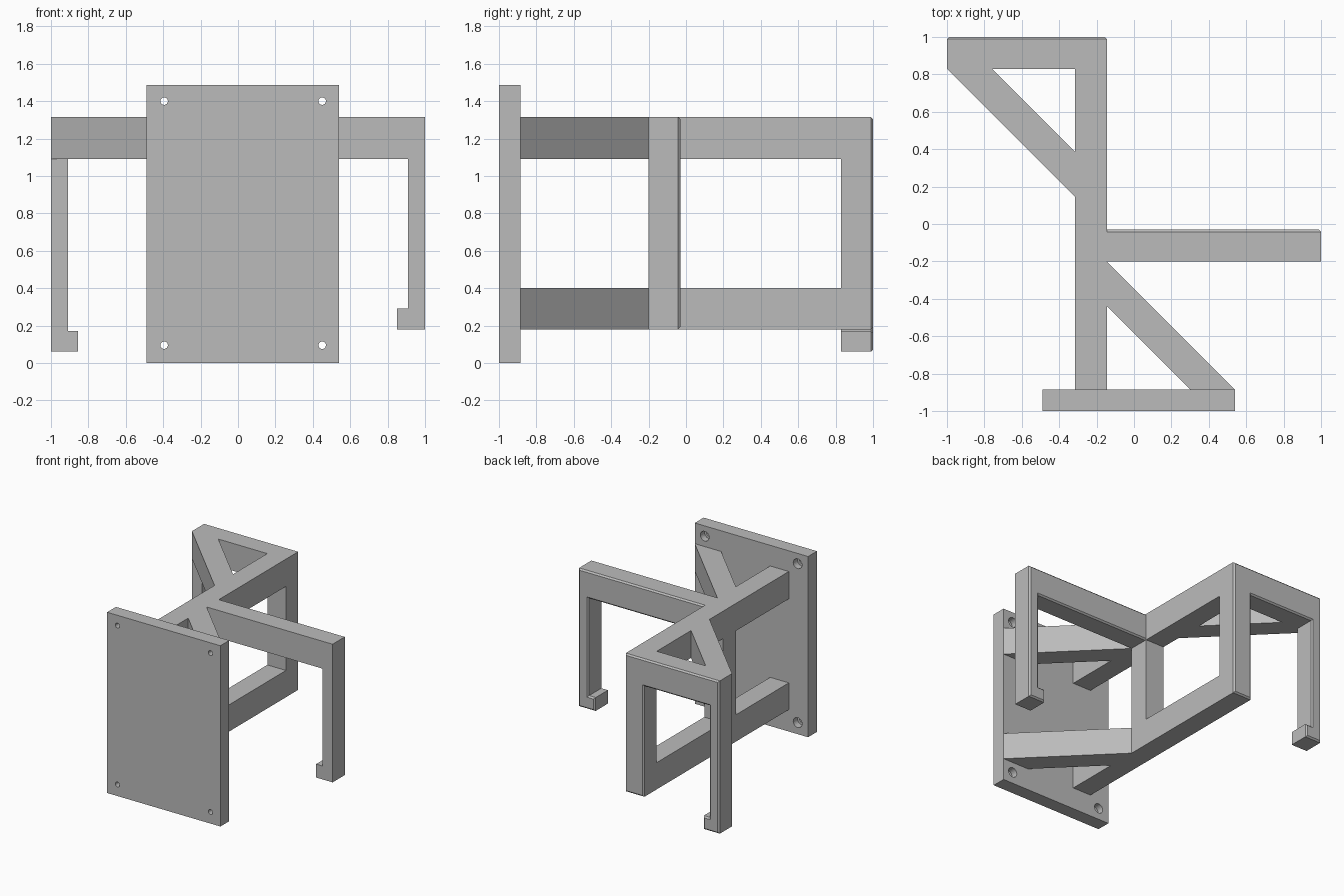
import bpy
import bmesh
from mathutils import Matrix, Vector

if "Cube" in bpy.data.objects:
    bpy.data.objects.remove(bpy.data.objects["Cube"])

# One plain grey for the whole bracket
grey = bpy.data.materials.new("grey_plastic")
grey.use_nodes = True
colour = (0.5, 0.5, 0.5, 1)
grey.diffuse_color = colour
grey.node_tree.nodes["Principled BSDF"].inputs["Base Color"].default_value = colour

# Shared dimensions
SPINE = (-0.315, -0.145)      # x range of the spine
LOW, HIGH = (0.18, 0.40), (1.09, 1.315)   # z ranges of the two beam levels
ARM = (-0.20, -0.03)          # y range of the front arm
REAR = (0.83, 1.0)            # y range of the rear arm
PLATE = (-1.0, -0.885)        # y range of the wall plate


def finish(name, bm):
    bmesh.ops.recalc_face_normals(bm, faces=bm.faces)
    mesh = bpy.data.meshes.new(name)
    bm.to_mesh(mesh)
    bm.free()
    mesh.materials.append(grey)
    obj = bpy.data.objects.new(name, mesh)
    bpy.context.collection.objects.link(obj)
    return obj


def prism(name, points, span, axis, chamfer=0, joint=None):
    """Extrude an outline along y (points are x,z) or z (points are x,y)."""
    bm = bmesh.new()
    place = (lambda a, b: (a, span[0], b)) if axis == "y" else (lambda a, b: (a, b, span[0]))
    face = bm.faces.new([bm.verts.new(place(a, b)) for a, b in points])
    shift = Vector((0, 1, 0) if axis == "y" else (0, 0, 1)) * (span[1] - span[0])
    extruded = bmesh.ops.extrude_face_region(bm, geom=[face], use_keep_orig=True)["geom"]
    bmesh.ops.translate(bm, vec=shift, verts=[v for v in extruded if isinstance(v, bmesh.types.BMVert)])
    bmesh.ops.recalc_face_normals(bm, faces=bm.faces)
    if chamfer:
        # Chamfer the far outline, leaving the edge that meets the spine
        def picked(e):
            at_back = all(abs(v.co.y - span[1]) < 1e-4 for v in e.verts)
            at_joint = joint is not None and all(abs(v.co.x - joint) < 1e-4 for v in e.verts)
            return at_back and not at_joint
        bmesh.ops.bevel(bm, geom=[e for e in bm.edges if picked(e)], offset=chamfer,
                        segments=1, affect="EDGES")
    return finish(name, bm)


def box(name, x, y, z):
    return prism(name, [(x[0], y[0]), (x[1], y[0]), (x[1], y[1]), (x[0], y[1])], z, "z")


def hole_cutter(name, radius, y):
    bm = bmesh.new()
    for x in (-0.395, 0.45):
        for z in (0.095, 1.40):
            turn = Matrix.Translation((x, sum(y) / 2, z)) @ Matrix.Rotation(1.5708, 4, "X")
            bmesh.ops.create_cone(bm, cap_ends=True, segments=24, radius1=radius,
                                  radius2=radius, depth=y[1] - y[0], matrix=turn)
    return finish(name, bm)


# Wall plate with four counterbored screw holes
plate = box("wall_plate", (-0.49, 0.54), PLATE, (0, 1.485))
cutters = [hole_cutter("screw_holes", 0.02, (-1.1, -0.8)),
           hole_cutter("screw_head_recesses", 0.04, (-0.94, -0.8))]
for cutter in cutters:
    mod = plate.modifiers.new(cutter.name, "BOOLEAN")
    mod.operation = "DIFFERENCE"
    mod.object = cutter
bpy.context.view_layer.objects.active = plate
for mod in list(plate.modifiers):
    bpy.ops.object.modifier_apply(modifier=mod.name)
for cutter in cutters:
    bpy.data.objects.remove(cutter)

# Spine beams with their diagonal front braces
inner, outer = SPINE[1], 0.54
for level, z in (("lower", LOW), ("upper", HIGH)):
    box(level + "_spine_beam", SPINE, (PLATE[1], REAR[0]), z)
    prism(level + "_front_brace",
          [(inner, -0.20), (inner, -0.44), (0.30, PLATE[1]), (outer, PLATE[1])], z, "z")
box("middle_post", SPINE, ARM, (LOW[1], HIGH[0]))

# Rear arm: post, top bar and hooked hanger in one outline
prism("rear_arm_and_hook",
      [(-1, HIGH[1]), (SPINE[1], HIGH[1]), (SPINE[1], LOW[0]), (SPINE[0], LOW[0]),
       (SPINE[0], HIGH[0]), (-0.91, HIGH[0]), (-0.91, 0.17), (-0.855, 0.17),
       (-0.855, 0.06), (-1, 0.06)], REAR, "y", chamfer=0.012)
prism("rear_brace", [(-1, REAR[0]), (-0.76, REAR[0]), (SPINE[0], 0.385), (SPINE[0], 0.145)],
      HIGH, "z")

# Left arm: top bar and hooked hanger
prism("left_arm_and_hook",
      [(SPINE[1], HIGH[1]), (1, HIGH[1]), (1, LOW[0]), (0.85, LOW[0]), (0.85, 0.29),
       (0.91, 0.29), (0.91, HIGH[0]), (SPINE[1], HIGH[0])],
      ARM, "y", chamfer=0.012, joint=SPINE[1])
